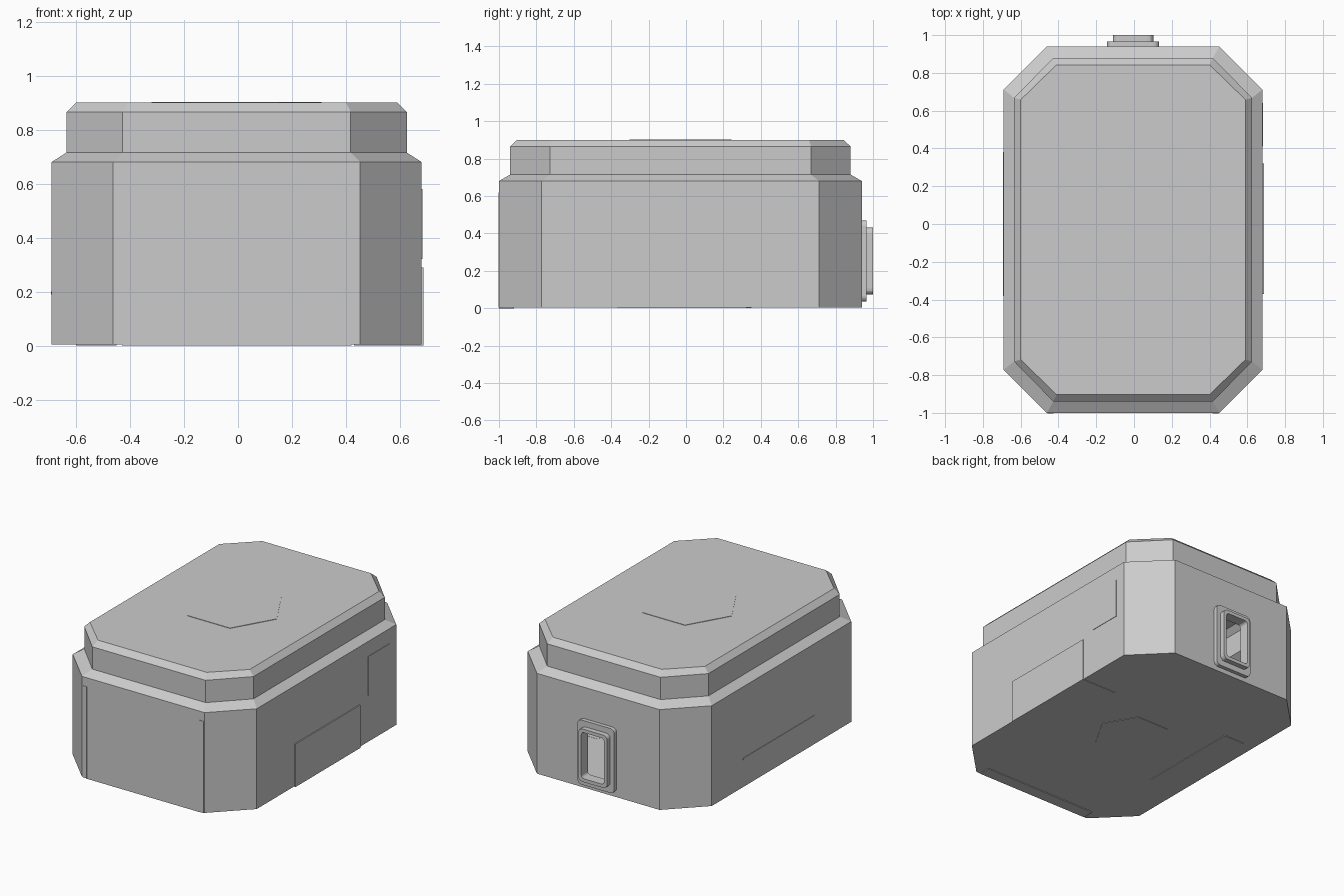
import bpy, bmesh, math

if "Cube" in bpy.data.objects:
    bpy.data.objects.remove(bpy.data.objects["Cube"])

CX, CY = -0.005, -0.03   # centre of the casing


def make_object(name, bm):
    bmesh.ops.recalc_face_normals(bm, faces=bm.faces)
    mesh = bpy.data.meshes.new(name)
    bm.to_mesh(mesh)
    bm.free()
    ob = bpy.data.objects.new(name, mesh)
    bpy.context.collection.objects.link(ob)
    return ob


def loft(bm, rings):
    """Join closed loops of points into strips of quads; return the vertex loops."""
    loops = [[bm.verts.new(p) for p in ring] for ring in rings]
    for a, b in zip(loops, loops[1:]):
        for i in range(len(a)):
            j = (i + 1) % len(a)
            bm.faces.new((a[i], a[j], b[j], b[i]))
    return loops


def octagon(hx, hy, cx, cy, z):
    pts = [(hx, -hy + cy), (hx, hy - cy), (hx - cx, hy), (-hx + cx, hy),
           (-hx, hy - cy), (-hx, -hy + cy), (-hx + cx, -hy), (hx - cx, -hy)]
    return [(x + CX, y + CY, z) for x, y in pts]


def plate(name, x, y, z):
    """Thin box between the given ranges."""
    bm = bmesh.new()
    rings = [[(x[0], y[0], h), (x[1], y[0], h), (x[1], y[1], h), (x[0], y[1], h)] for h in z]
    lo, hi = loft(bm, rings)
    bm.faces.new(lo)
    bm.faces.new(hi)
    return make_object(name, bm)


def hexagon(name, r, z0, z1):
    bm = bmesh.new()
    rings = [[(CX + r * math.cos(i * math.pi / 3), CY + r * math.sin(i * math.pi / 3), z)
              for i in range(6)] for z in (z0, z1)]
    lo, hi = loft(bm, rings)
    bm.faces.new(lo)
    bm.faces.new(hi)
    return make_object(name, bm)


# Casing: stepped eight-sided hollow shell
bm = bmesh.new()
loops = loft(bm, [octagon(0.685, 0.97, 0.228, 0.228, 0.005),
                  octagon(0.685, 0.97, 0.228, 0.228, 0.68),
                  octagon(0.63, 0.91, 0.208, 0.212, 0.715),
                  octagon(0.63, 0.91, 0.208, 0.212, 0.865),
                  octagon(0.595, 0.873, 0.19, 0.185, 0.90)])
bm.faces.new(loops[0])
bm.faces.new(loops[-1])
# opening in the back wall
outer = [loops[0][2], loops[0][3], loops[1][3], loops[1][2]]
back = next(f for f in bm.faces if set(f.verts) == set(outer))
bm.faces.remove(back)
inner = [bm.verts.new((CX + x, 0.94, z)) for x, z in
         ((0.095, 0.09), (-0.095, 0.09), (-0.095, 0.415), (0.095, 0.415))]
for i in range(4):
    j = (i + 1) % 4
    bm.faces.new((outer[i], outer[j], inner[j], inner[i]))
make_object("casing", bm)


# Back socket: stepped frame with rounded corners around the opening
def rounded(hx, hz, r, y, seg=4):
    pts = []
    for k, (sx, sz) in enumerate(((1, 1), (-1, 1), (-1, -1), (1, -1))):
        for i in range(seg + 1):
            a = (k + i / seg) * math.pi / 2
            pts.append((CX + sx * (hx - r) + r * math.cos(a), y,
                        0.2525 + sz * (hz - r) + r * math.sin(a)))
    return pts


bm = bmesh.new()
loops = loft(bm, [rounded(0.137, 0.217, 0.03, 0.94),
                  rounded(0.137, 0.217, 0.03, 0.966),
                  rounded(0.107, 0.178, 0.03, 0.966),
                  rounded(0.107, 0.178, 0.03, 1.0),
                  rounded(0.085, 0.155, 0.02, 1.0),
                  rounded(0.085, 0.155, 0.02, 0.93)])
make_object("back_socket_frame", bm)

# Hexagonal inlays on the lid and the underside
hexagon("lid_inlay", 0.315, 0.899, 0.903)
hexagon("underside_inlay", 0.24, 0.002, 0.006)

# Front trim strips
for side, sx in (("left", -1), ("right", 1)):
    plate("front_trim_" + side, sorted((CX + sx * 0.42, CX + sx * 0.452)),
          (-1.003, -0.999), (0.004, 0.62))

# Right side panels
plate("right_panel", (0.678, 0.687), (-0.37, 0.32), (0.002, 0.29))
plate("right_underside_panel", (0.43, 0.687), (-0.37, 0.32), (0.001, 0.006))
plate("right_rear_panel", (0.678, 0.683), (0.41, 0.64), (0.32, 0.58))

# Left side strip and underside panels
plate("left_strip", (-0.693, -0.689), (-0.38, 0.38), (0.19, 0.20))
plate("left_underside_panel", (-0.60, -0.45), (-0.37, 0.35), (0.001, 0.006))
plate("front_underside_panel", (-0.43, 0.42), (-1.0, -0.92), (0.0, 0.006))
